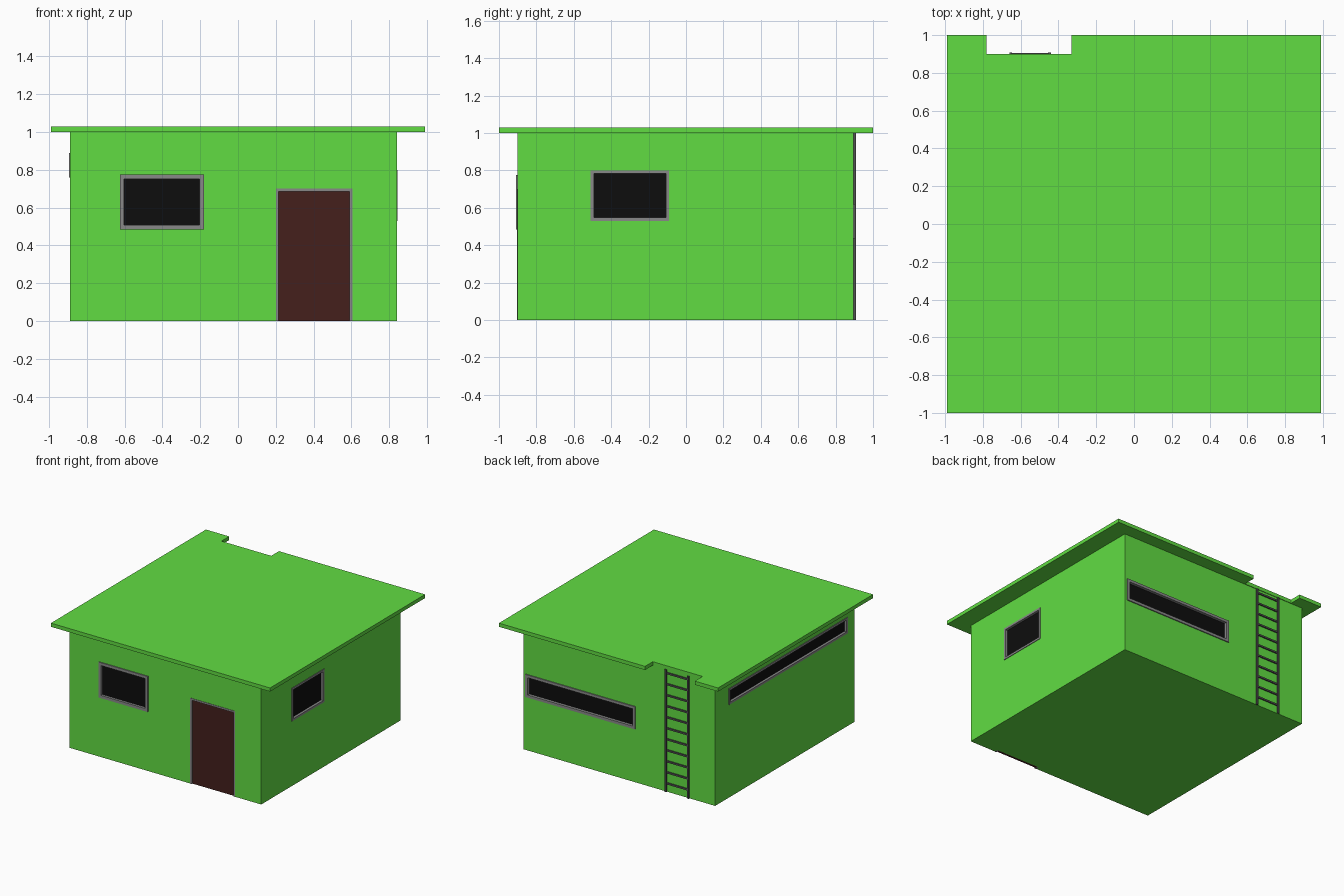
import bpy, bmesh
from mathutils import Vector

if "Cube" in bpy.data.objects:
    bpy.data.objects.remove(bpy.data.objects["Cube"])


def material(name, r, g, b):
    m = bpy.data.materials.new(name)
    m.diffuse_color = (r, g, b, 1)
    m.use_nodes = True
    m.node_tree.nodes["Principled BSDF"].inputs["Base Color"].default_value = m.diffuse_color
    return m


GREEN = material("green_paint", 0.12, 0.72, 0.055)
GREY = material("grey_trim", 0.25, 0.25, 0.25)
DARK = material("dark_metal", 0.08, 0.08, 0.08)
GLASS = material("dark_glass", 0.004, 0.004, 0.004)
BROWN = material("brown_door", 0.058, 0.014, 0.012)


def make_object(name, bm, mat):
    bmesh.ops.recalc_face_normals(bm, faces=bm.faces)
    me = bpy.data.meshes.new(name)
    bm.to_mesh(me)
    bm.free()
    ob = bpy.data.objects.new(name, me)
    bpy.context.collection.objects.link(ob)
    if mat:
        me.materials.append(mat)
    return ob


def add_box(bm, a, b):
    a, b = Vector(a), Vector(b)
    vs = bmesh.ops.create_cube(bm, size=1)["verts"]
    for v in vs:
        v.co = Vector((a[i] + b[i]) / 2 + v.co[i] * abs(b[i] - a[i]) for i in range(3))


def box(name, a, b, mat=None):
    bm = bmesh.new()
    add_box(bm, a, b)
    return make_object(name, bm, mat)


def prism(name, outline, z0, z1, mat):
    bm = bmesh.new()
    face = bm.faces.new([bm.verts.new((x, y, z0)) for x, y in outline])
    new = bmesh.ops.extrude_face_region(bm, geom=[face])["geom"]
    bmesh.ops.translate(bm, vec=(0, 0, z1 - z0),
                        verts=[g for g in new if isinstance(g, bmesh.types.BMVert)])
    return make_object(name, bm, mat)


# Walls and flat roof with a ladder notch
X0, X1, Y0, Y1 = -0.89, 0.84, -0.9, 0.895
walls = box("walls", (X0, Y0, 0), (X1, Y1, 1), GREEN)
prism("roof", [(-0.99, -1), (0.99, -1), (0.99, 1), (-0.33, 1), (-0.33, 0.9),
               (-0.78, 0.9), (-0.78, 1), (-0.99, 1)], 1.0, 1.03, GREEN)

# Each wall maps (along, outward, up) to world coordinates
WALL = {
    "front": lambda u, d, z: (u, Y0 - d, z),
    "back": lambda u, d, z: (u, Y1 + d, z),
    "right": lambda u, d, z: (X1 + d, u, z),
    "left": lambda u, d, z: (X0 - d, u, z),
}


def opening(name, side, u0, u1, z0, z1, border, out, recess, mat, is_door=False):
    at = WALL[side]
    deep = recess + 0.02
    sill = 0 if is_door else border
    # recess cut into the wall
    cutter = box(name + "_cutter", at(u0 + 0.004, -deep, z0 + (-0.01 if is_door else 0.004)),
                 at(u1 - 0.004, 0.05, z1 - 0.004))
    cutter.hide_render = True
    cutter.hide_set(True)
    mod = walls.modifiers.new(name, "BOOLEAN")
    mod.operation, mod.object, mod.solver = "DIFFERENCE", cutter, "EXACT"
    # frame swept from outer and inner outlines
    outer = [(u0, z0), (u0, z1), (u1, z1), (u1, z0)]
    inner = [(u0 + border, z0 + sill), (u0 + border, z1 - border),
             (u1 - border, z1 - border), (u1 - border, z0 + sill)]
    bm = bmesh.new()
    rings = [[bm.verts.new(at(o[0], out, o[1])), bm.verts.new(at(i[0], out, i[1])),
              bm.verts.new(at(i[0], -deep, i[1])), bm.verts.new(at(o[0], -deep, o[1]))]
             for o, i in zip(outer, inner)]
    for k in range(3 if is_door else 4):
        a, b = rings[k], rings[(k + 1) % 4]
        for j in range(4):
            bm.faces.new((a[j], a[(j + 1) % 4], b[(j + 1) % 4], b[j]))
    if is_door:
        bm.faces.new(rings[0])
        bm.faces.new(rings[3])
    make_object(name + "_frame", bm, GREY)
    # pane or door leaf
    box(name + ("_leaf" if is_door else "_pane"), at(u0 + border, -deep, z0 + sill),
        at(u1 - border, -recess, z1 - border), mat)


# Windows and door
opening("front_window", "front", -0.625, -0.18, 0.485, 0.775, 0.023, 0.008, 0.012, GLASS)
opening("front_door", "front", 0.20, 0.605, 0.0, 0.70, 0.015, 0.003, 0.008, BROWN, True)
opening("right_window", "right", -0.51, -0.09, 0.53, 0.80, 0.017, 0.005, 0.015, GLASS)
opening("left_window", "left", -0.81, 0.72, 0.76, 0.89, 0.017, 0.005, 0.015, GLASS)
opening("back_window", "back", -0.17, 0.82, 0.435, 0.62, 0.022, 0.008, 0.015, GLASS)

# Roof ladder on the back wall
bm = bmesh.new()
for x in (-0.66, -0.455):
    add_box(bm, (x, 0.89, 0), (x + 0.015, 0.908, 1.0))
for k in range(11):
    z = 0.07 + k * 0.09
    add_box(bm, (-0.645, 0.89, z - 0.007), (-0.455, 0.904, z + 0.007))
make_object("ladder", bm, DARK)
